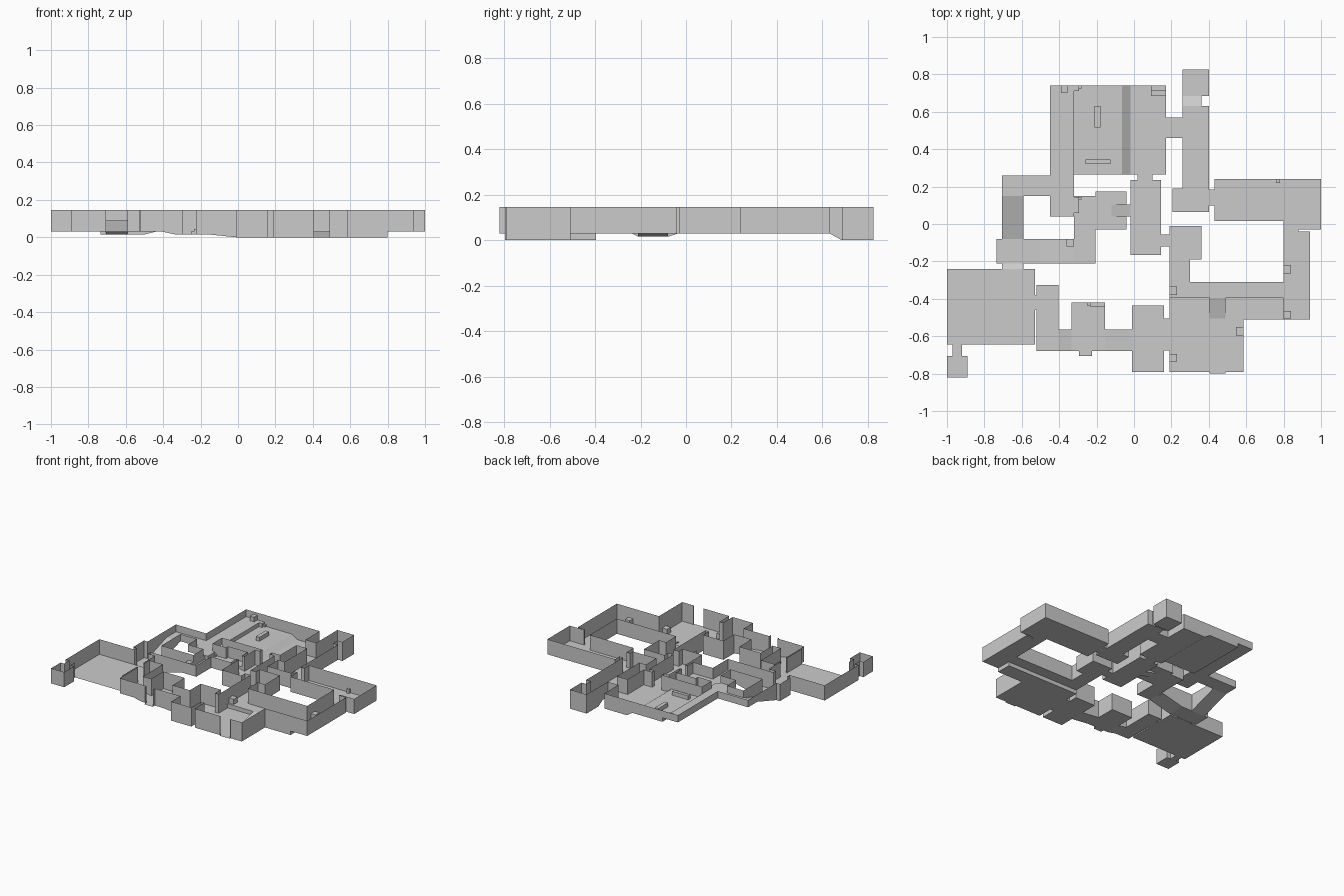
import bpy, bmesh

TOP = 0.145      # wall top height
E = 0.003        # probe distance across an edge


def flat(z, *rects):
    return [(*r, z, z, 'x') for r in rects]


def ramp(x0, y0, x1, y1, za, zb, axis):
    return [(x0, y0, x1, y1, za, zb, axis)]


# Zones: x0, y0, x1, y1, height at low end, height at high end, slope axis
north_hall = (
    flat(0.09, (-0.705, 0.15, -0.45, 0.26), (-0.45, 0.04, -0.32, 0.74))
    + flat(0.06, (-0.32, 0.265, -0.065, 0.74))
    + ramp(-0.065, 0.265, -0.02, 0.74, 0.06, 0.03, 'x')
    + flat(0.03, (-0.02, 0.265, 0.17, 0.74))
    + ramp(-0.705, -0.08, -0.59, 0.15, 0.015, 0.09, 'y'))

centre = (
    flat(0.015, (-0.735, -0.21, -0.5, -0.08))
    + ramp(-0.5, -0.21, -0.32, -0.08, 0.015, 0.06, 'x')
    + flat(0.06, (-0.32, -0.21, -0.205, 0.15), (-0.205, -0.03, -0.12, 0.175),
           (-0.12, 0.105, -0.04, 0.175), (-0.12, -0.03, -0.04, 0.04))
    + ramp(-0.12, 0.04, -0.02, 0.105, 0.06, 0.03, 'x')
    + flat(0.03, (-0.02, -0.165, 0.145, 0.235), (0.02, 0.235, 0.10, 0.265),
           (0.145, -0.12, 0.19, -0.055)))

southwest = (
    ramp(-0.705, -0.24, -0.59, -0.21, 0.03, 0.015, 'y')
    + flat(0.03, (-1.0, -0.645, -0.53, -0.24), (-0.97, -0.705, -0.92, -0.645),
           (-1.0, -0.82, -0.89, -0.705), (-0.53, -0.46, -0.52, -0.38),
           (-0.52, -0.68, -0.405, -0.325))
    + ramp(-0.405, -0.68, -0.335, -0.565, 0.03, 0.015, 'x')
    + flat(0.015, (-0.335, -0.68, -0.155, -0.42), (-0.295, -0.705, -0.225, -0.68))
    + ramp(-0.155, -0.68, -0.01, -0.565, 0.015, 0.0, 'x'))

southeast = (
    flat(0.0, (-0.01, -0.79, 0.16, -0.435), (0.16, -0.675, 0.19, -0.505),
         (0.19, -0.79, 0.585, -0.395), (0.585, -0.51, 0.80, -0.395),
         (0.405, -0.80, 0.49, -0.79))
    + flat(0.03, (0.19, -0.395, 0.80, -0.31), (0.80, -0.51, 0.94, -0.04),
           (0.19, -0.31, 0.30, -0.01), (0.30, -0.19, 0.36, -0.01)))

east = (
    flat(0.03, (0.80, -0.04, 0.88, -0.03), (0.88, -0.03, 1.0, 0.015),
         (0.80, -0.03, 0.88, 0.015), (0.43, 0.015, 1.0, 0.24),
         (0.40, 0.10, 0.43, 0.185), (0.26, 0.065, 0.40, 0.63),
         (0.205, 0.065, 0.26, 0.19), (0.17, 0.46, 0.26, 0.57))
    + ramp(0.26, 0.63, 0.36, 0.685, 0.03, 0.0, 'y')
    + flat(0.0, (0.26, 0.685, 0.40, 0.825)))

regions = dict(north_hall=north_hall, centre=centre, southwest=southwest,
               southeast=southeast, east=east)
zones = [z for r in regions.values() for z in r]

# Open sides without a wall: x0, y0, x1, y1
openings = [(-0.92, -0.65, -0.53, -0.64), (0.40, -0.81, 0.50, -0.795),
            (-0.30, -0.71, -0.22, -0.70)]


def height(zone, x, y):
    x0, y0, x1, y1, za, zb, axis = zone
    t = (x - x0) / (x1 - x0) if axis == 'x' else (y - y0) / (y1 - y0)
    return za + (zb - za) * min(1, max(0, t))


def zone_at(x, y):
    for z in zones:
        if z[0] <= x <= z[2] and z[1] <= y <= z[3]:
            return z
    return None


def finish(name, bm):
    mesh = bpy.data.meshes.new(name)
    bmesh.ops.remove_doubles(bm, verts=bm.verts, dist=0.0005)
    bm.to_mesh(mesh)
    bm.free()
    bpy.context.collection.objects.link(bpy.data.objects.new(name, mesh))


def face(bm, pts):
    bm.faces.new([bm.verts.new(p) for p in pts])


def side_walls(bm, zone, a, b, out):
    # Split one side at neighbouring corners; wall, riser or opening per piece
    k = 0 if a[0] != b[0] else 1
    lo, hi = sorted((a[k], b[k]))
    cuts = {lo, hi}
    for z in zones + [(*o,) for o in openings]:
        cuts |= {c for c in (z[k], z[k + 2]) if lo < c < hi}
    cuts = sorted(cuts, reverse=a[k] > b[k])
    for c, d in zip(cuts, cuts[1:]):
        p, q = ((c, a[1]), (d, a[1])) if k == 0 else ((a[0], c), (a[0], d))
        mx, my = (p[0] + q[0]) / 2, (p[1] + q[1]) / 2
        other = zone_at(mx + out[0] * E, my + out[1] * E)
        zp, zq = height(zone, *p), height(zone, *q)
        tp = tq = TOP
        if other:
            tp, tq = max(zp, height(other, *p)), max(zq, height(other, *q))
            if tp - zp + tq - zq < 0.002:
                continue
        elif any(o[0] <= mx <= o[2] and o[1] <= my <= o[3] for o in openings):
            continue
        face(bm, [(*q, zq), (*p, zp), (*p, tp), (*q, tq)])


# Floors and walls of every region
for name, group in regions.items():
    floor, walls = bmesh.new(), bmesh.new()
    for z in group:
        x0, y0, x1, y1 = z[:4]
        c = [(x0, y0), (x1, y0), (x1, y1), (x0, y1)]
        face(floor, [(*p, height(z, *p)) for p in c])
        for i, out in enumerate([(0, -1), (1, 0), (0, 1), (-1, 0)]):
            side_walls(walls, z, c[i], c[(i + 1) % 4], out)
    finish(name + "_floor", floor)
    finish(name + "_walls", walls)

# Steep ramp from the sunken court to the upper walkway
bm = bmesh.new()
xa, xb, ya, yb = 0.405, 0.49, -0.505, -0.395
face(bm, [(xa, ya, 0), (xb, ya, 0), (xb, yb, 0.03), (xa, yb, 0.03)])
for x in (xa, xb):
    face(bm, [(x, ya, 0), (x, yb, 0), (x, yb, 0.03)])
finish("court_ramp", bm)

# Crates and low barriers: x0, y0, x1, y1, height
crates = [
    (-0.39, 0.70, -0.355, 0.74, 0.035), (-0.32, 0.71, -0.295, 0.74, 0.03),
    (-0.295, 0.725, -0.28, 0.74, 0.015), (-0.21, 0.515, -0.18, 0.63, 0.03),
    (-0.26, 0.32, -0.125, 0.345, 0.03), (0.09, 0.71, 0.17, 0.74, 0.04),
    (0.09, 0.685, 0.17, 0.71, 0.02), (0.76, 0.22, 0.78, 0.24, 0.03),
    (0.80, -0.265, 0.84, -0.22, 0.04), (0.80, -0.505, 0.84, -0.465, 0.04),
    (0.545, -0.595, 0.585, -0.55, 0.04), (0.19, -0.38, 0.23, -0.335, 0.04),
    (0.19, -0.735, 0.23, -0.695, 0.04), (-0.235, -0.44, -0.155, -0.42, 0.03),
    (-0.25, -0.435, -0.235, -0.42, 0.015), (-0.36, -0.12, -0.32, -0.08, 0.04),
    (-0.32, 0.06, -0.295, 0.145, 0.03), (-0.295, 0.13, -0.28, 0.145, 0.015)]
for x0, y0, x1, y1, h in crates:
    cx, cy = (x0 + x1) / 2, (y0 + y1) / 2
    base = height(zone_at(cx, cy), cx, cy)
    bm = bmesh.new()
    bmesh.ops.create_cube(bm, size=1)
    for v in bm.verts:
        v.co = (cx + v.co.x * (x1 - x0), cy + v.co.y * (y1 - y0),
                base + (v.co.z + 0.5) * h)
    finish("crate", bm)
